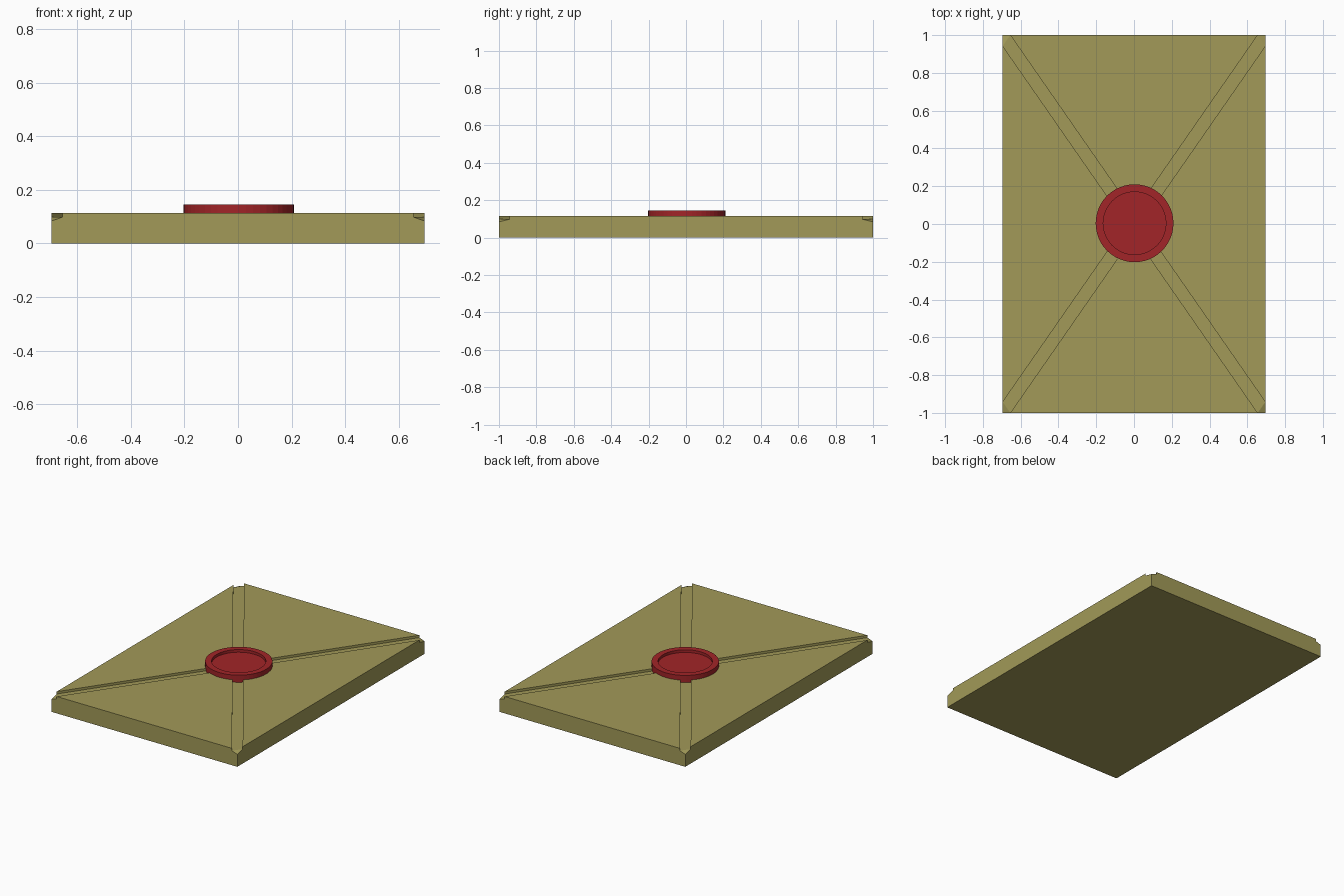
import bpy, bmesh, math

if "Cube" in bpy.data.objects:
    bpy.data.objects.remove(bpy.data.objects["Cube"])

HX, HY = 0.695, 1.0          # half width, half length
TOP, FLOOR, LOW = 0.114, 0.098, 0.084   # flap top, groove floor, corner edge
CUT = 0.04                   # groove half width along the short edge
CX, CY = HX - CUT, HY * (1 - CUT / HX / 1.0)


def material(name, color):
    m = bpy.data.materials.new(name)
    m.diffuse_color = (*color, 1)
    m.use_nodes = True
    m.node_tree.nodes["Principled BSDF"].inputs["Base Color"].default_value = m.diffuse_color
    return m


def finish(name, bm, mat):
    bmesh.ops.remove_doubles(bm, verts=bm.verts, dist=1e-5)
    bmesh.ops.recalc_face_normals(bm, faces=bm.faces)
    mesh = bpy.data.meshes.new(name)
    bm.to_mesh(mesh)
    bm.free()
    mesh.materials.append(mat)
    ob = bpy.data.objects.new(name, mesh)
    bpy.context.collection.objects.link(ob)
    return ob


paper = material("olive paper", (0.36, 0.322, 0.098))
wax = material("red wax", (0.36, 0.018, 0.021))

# Envelope body: four raised flaps separated by diagonal grooves
bm = bmesh.new()


def face(*pts):
    bm.faces.new([bm.verts.new(p) for p in pts])


CY = HY - CUT * HY / HX
APEX_Y = HY * CUT / HX
APEX_X = CUT

face((-HX, -HY, 0), (HX, -HY, 0), (HX, HY, 0), (-HX, HY, 0))
for s in (-1, 1):
    # each flap: corners and apex of its triangle, then the body side below it
    for a, b, apex, ends in (
        ((-CX, s * HY), (CX, s * HY), (0, s * APEX_Y), ((-HX, s * HY), (HX, s * HY))),
        ((s * HX, -CY), (s * HX, CY), (s * APEX_X, 0), ((s * HX, -HY), (s * HX, HY))),
    ):
        face((*a, TOP), (*b, TOP), (*apex, TOP))
        for p in (a, b):
            face((*p, TOP), (*apex, TOP), (*apex, FLOOR), (*p, FLOOR))
        e, f = ends
        face((*e, 0), (*f, 0), (*f, LOW), (*b, FLOOR), (*b, TOP),
             (*a, TOP), (*a, FLOOR), (*e, LOW))
    # sloped tip at the end of each groove
    for t in (-1, 1):
        face((s * CX, t * HY, FLOOR), (s * HX, t * CY, FLOOR), (s * HX, t * HY, LOW))
        # groove floor of this quadrant
        face((0, 0, FLOOR), (s * APEX_X, 0, FLOOR), (s * HX, t * CY, FLOOR),
             (s * CX, t * HY, FLOOR), (0, t * APEX_Y, FLOOR))
finish("envelope_body", bm, paper)

# Wax seal: turned disc with a shallow recess inside a raised rim
bm = bmesh.new()
SEG = 48
profile = [(0.206, 0.096), (0.206, 0.146), (0.166, 0.146), (0.166, 0.128)]
rings = []
for r, z in profile:
    rings.append([bm.verts.new((0.003 + r * math.cos(2 * math.pi * i / SEG),
                                0.004 + r * math.sin(2 * math.pi * i / SEG), z))
                  for i in range(SEG)])
for lo, hi in zip(rings, rings[1:]):
    for i in range(SEG):
        j = (i + 1) % SEG
        bm.faces.new((lo[i], lo[j], hi[j], hi[i]))
bm.faces.new(rings[0])
bm.faces.new(rings[-1])
finish("wax_seal", bm, wax)
